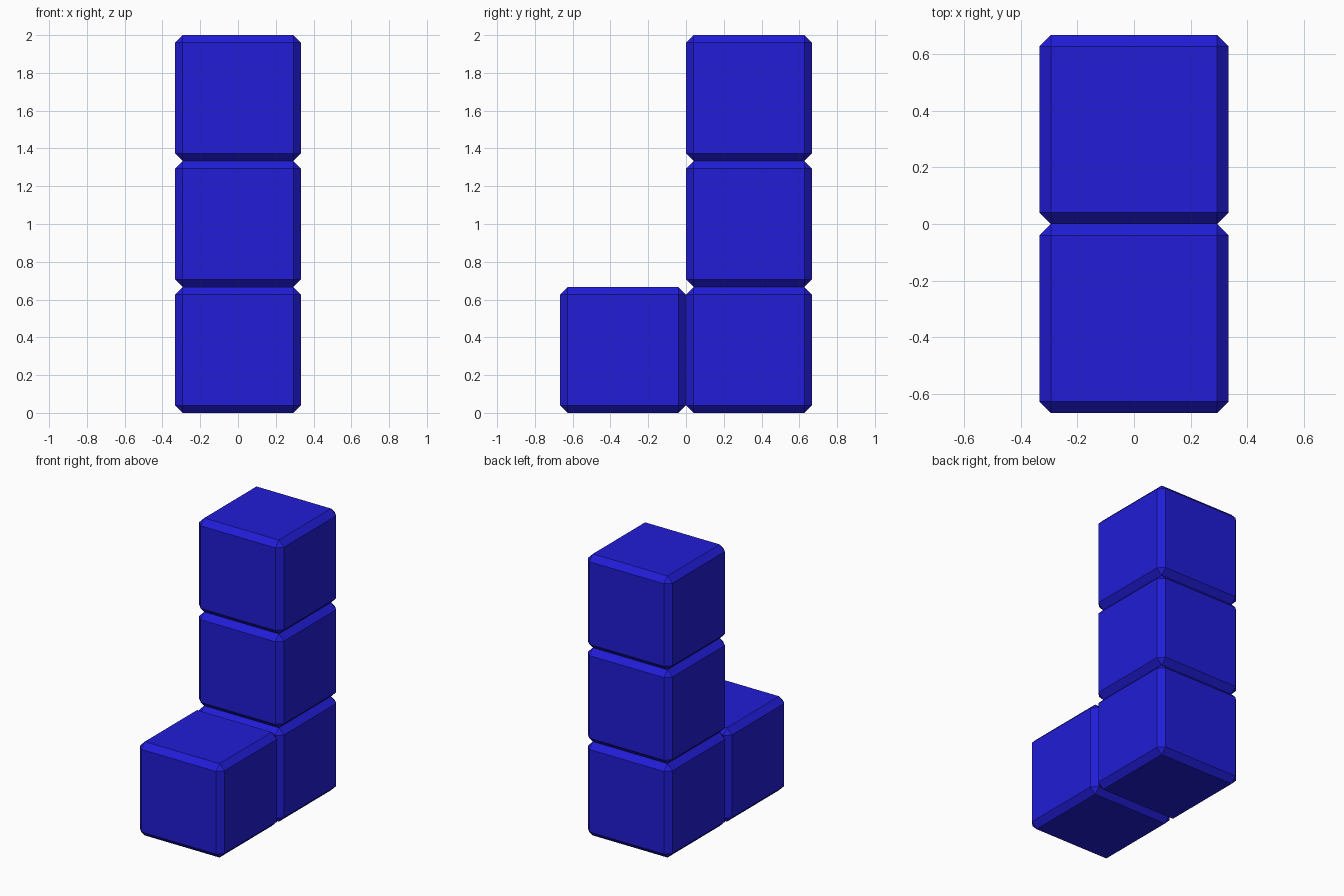
import bpy

if "Cube" in bpy.data.objects:
    bpy.data.objects.remove(bpy.data.objects["Cube"])

S = 2 / 3        # cube side
CHAMFER = 0.04

mat = bpy.data.materials.new("blue")
mat.diffuse_color = (0.015, 0.012, 0.68, 1)
mat.use_nodes = True
mat.node_tree.nodes["Principled BSDF"].inputs["Base Color"].default_value = mat.diffuse_color


def block(name, y, level):
    """Chamfered cube resting at the given stack level."""
    bpy.ops.mesh.primitive_cube_add(size=S, location=(0, y, S * (level + 0.5)))
    ob = bpy.context.object
    ob.name = name
    ob.data.materials.append(mat)
    bevel = ob.modifiers.new("chamfer", 'BEVEL')
    bevel.width = CHAMFER
    bevel.segments = 1
    return ob


# Tower of three blocks at the back
for level, name in enumerate(("tower_bottom_block", "tower_middle_block", "tower_top_block")):
    block(name, S / 2, level)

# Single foot block in front
block("front_foot_block", -S / 2, 0)
